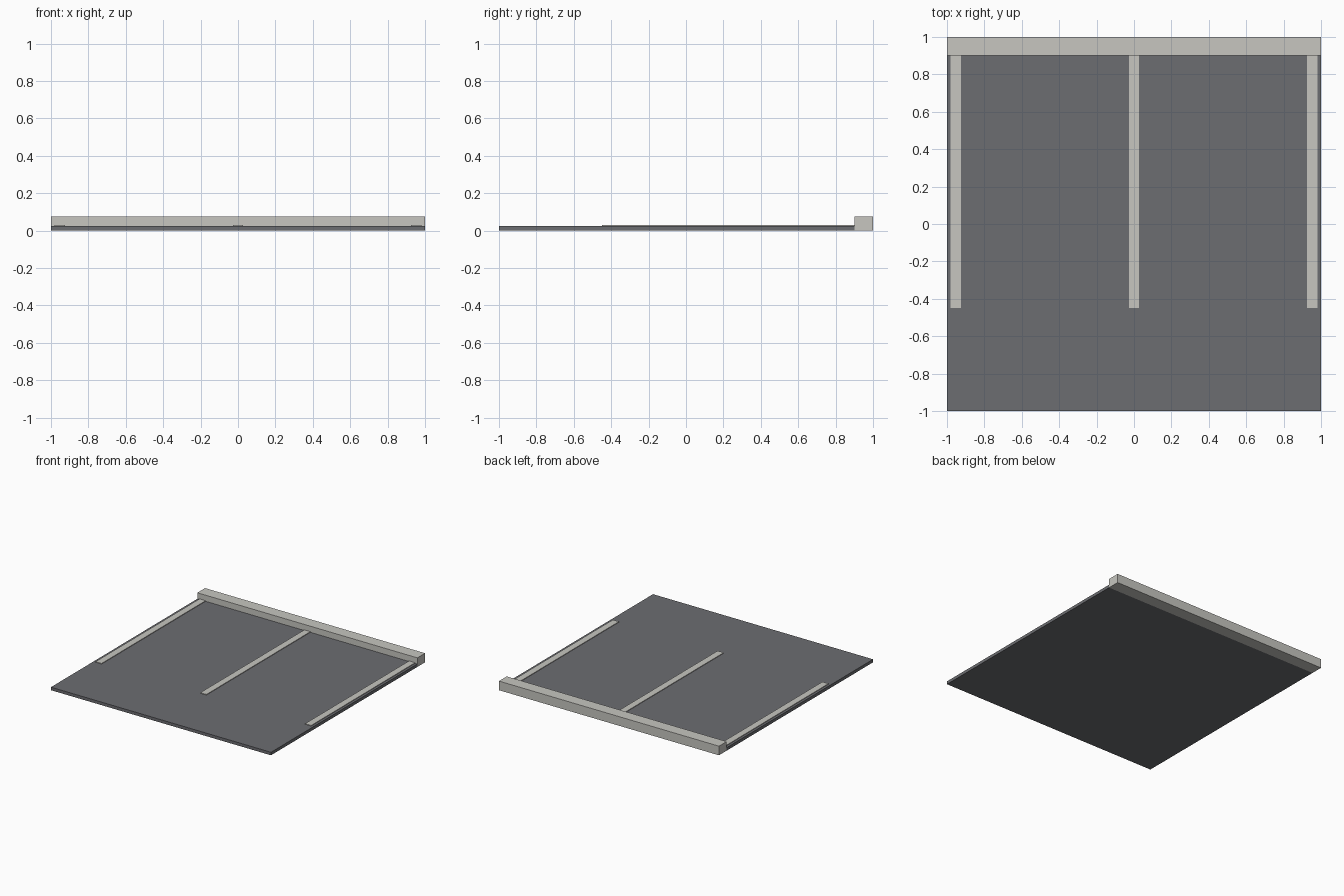
import bpy

if "Cube" in bpy.data.objects:
    bpy.data.objects.remove(bpy.data.objects["Cube"])


def material(name, rgb):
    m = bpy.data.materials.new(name)
    m.diffuse_color = (*rgb, 1.0)
    m.use_nodes = True
    m.node_tree.nodes["Principled BSDF"].inputs["Base Color"].default_value = m.diffuse_color
    return m


asphalt = material("asphalt grey", (0.150, 0.153, 0.165))
concrete = material("pale concrete", (0.57, 0.565, 0.53))


def box(name, x, y, z, mat):
    """Box from (min, max) ranges along each axis."""
    bpy.ops.mesh.primitive_cube_add(size=1)
    ob = bpy.context.object
    ob.name = name
    for v in ob.data.vertices:
        v.co = [r[0] if c < 0 else r[1] for c, r in zip(v.co, (x, y, z))]
    ob.data.materials.append(mat)
    return ob


SLAB_TOP = 0.025
CURB_FRONT = 0.9

# Ground slab, butting against the curb
box("parking_slab", (-1, 1), (-1, CURB_FRONT), (0, SLAB_TOP), asphalt)

# Raised curb along the back edge
box("back_curb", (-1, 1), (CURB_FRONT, 1), (0, 0.075), concrete)

# Thin painted bay lines running forward from the curb
for name, cx in (("left", -0.9525), ("middle", 0.0), ("right", 0.9525)):
    box(name + "_bay_line", (cx - 0.0275, cx + 0.0275), (-0.45, CURB_FRONT),
        (SLAB_TOP, SLAB_TOP + 0.005), concrete)
